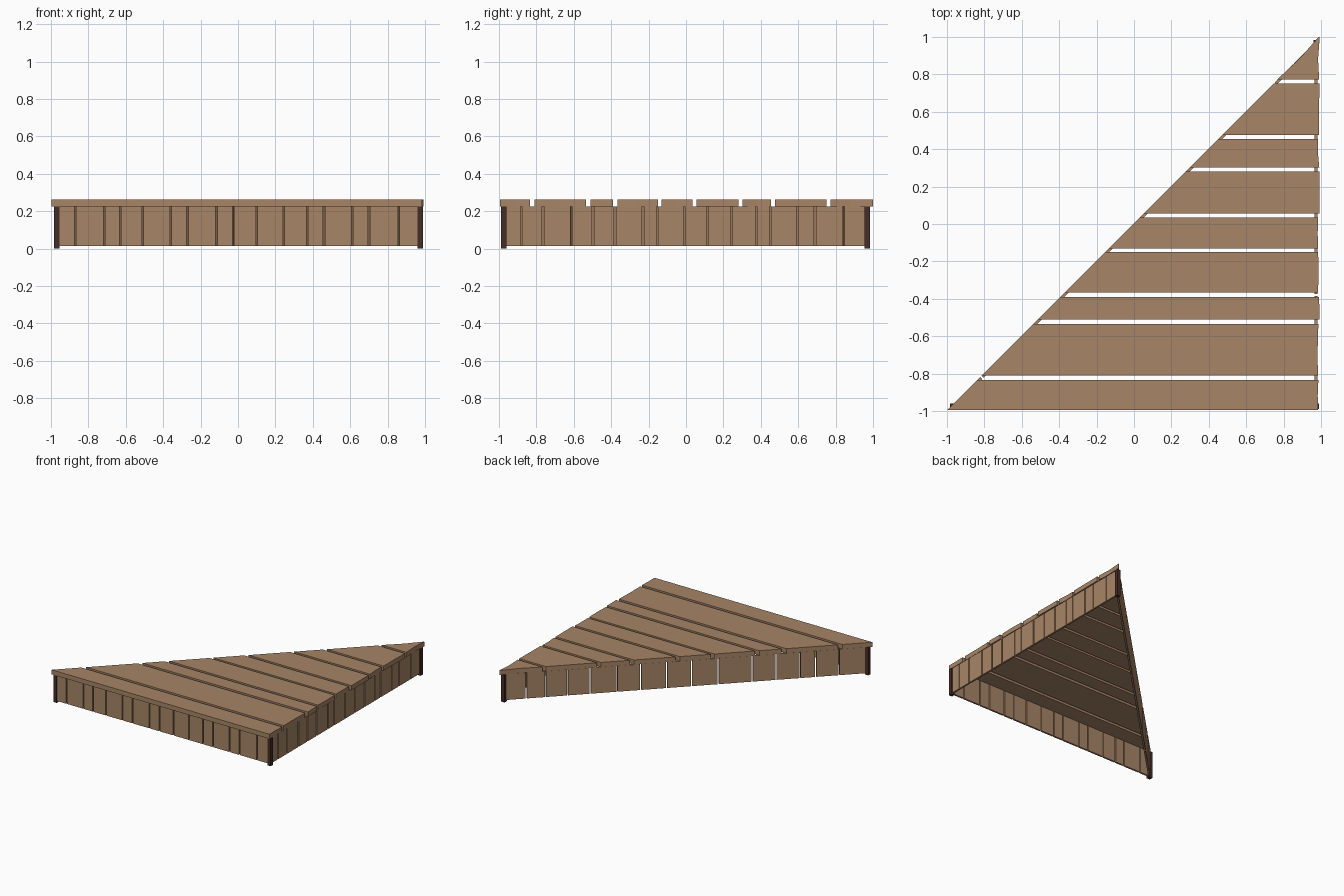
import bpy, bmesh, random
from mathutils import Vector

if "Cube" in bpy.data.objects:
    bpy.data.objects.remove(bpy.data.objects["Cube"])

random.seed(4)


def material(name, color):
    m = bpy.data.materials.new(name)
    m.diffuse_color = (*color, 1)
    m.use_nodes = True
    m.node_tree.nodes["Principled BSDF"].inputs["Base Color"].default_value = m.diffuse_color
    return m


WOOD = material("wood", (0.39, 0.235, 0.135))
DARK = material("dark_wood", (0.06, 0.025, 0.022))


def prism(name, outline, z0, z1, mat, bevel=0.0):
    """Extrude a flat outline from z0 up to z1."""
    bm = bmesh.new()
    base = bm.faces.new([bm.verts.new((x, y, z0)) for x, y in outline])
    top = bmesh.ops.extrude_face_region(bm, geom=[base])["geom"]
    bmesh.ops.translate(bm, vec=(0, 0, z1 - z0),
                        verts=[v for v in top if isinstance(v, bmesh.types.BMVert)])
    bmesh.ops.recalc_face_normals(bm, faces=bm.faces[:])
    if bevel:
        bmesh.ops.bevel(bm, geom=bm.edges[:], offset=bevel, segments=1, affect='EDGES')
    me = bpy.data.meshes.new(name)
    bm.to_mesh(me)
    bm.free()
    me.materials.append(mat)
    ob = bpy.data.objects.new(name, me)
    bpy.context.collection.objects.link(ob)
    return ob


def right_end():
    return 0.987 + random.uniform(-0.006, 0.006)


# Deck planks, cut along the diagonal with slightly uneven right ends
planks = [(-0.995, -0.835), (-0.81, -0.535), (-0.51, -0.39), (-0.367, -0.15), (-0.13, 0.035),
          (0.057, 0.28), (0.302, 0.455), (0.477, 0.75)]
for i, (a, b) in enumerate(planks):
    outline = [(a - 0.003, a), (right_end(), a), (right_end(), (a + b) / 2),
               (right_end(), b), (b - 0.003, b)]
    prism(f"deck_plank_{i + 1}", outline, 0.225, 0.263, WOOD)

# Pointed last plank
prism("deck_plank_tip", [(0.765, 0.772), (0.99, 0.772), (0.984, 0.88), (0.993, 1.0),
                         (0.985, 0.998), (0.89, 0.89)], 0.225, 0.263, WOOD)


def skirt(name, start, end, cuts, thick=0.015, gap=0.009):
    """Row of upright boards between two points, thickness to the left."""
    start, end = Vector(start), Vector(end)
    d = (end - start).normalized()
    n = Vector((-d.y, d.x)) * thick
    stops = [0] + cuts + [(end - start).length]
    for i, (a, b) in enumerate(zip(stops, stops[1:])):
        p = start + d * (a + (gap / 2 if i else 0))
        q = start + d * (b - (gap / 2 if i < len(stops) - 2 else 0))
        prism(f"{name}_{i + 1}", [p, q, q + n, p + n], 0.013, 0.225, WOOD)


# Skirt boards along the front, right and diagonal sides
front = [-0.87, -0.715, -0.63, -0.51, -0.36, -0.27, -0.115, -0.025, 0.1, 0.245,
         0.37, 0.46, 0.61, 0.70, 0.86]
right = [-0.88, -0.765, -0.613, -0.497, -0.38, -0.23, -0.153, -0.01, 0.115, 0.243,
         0.375, 0.45, 0.595, 0.69, 0.842]
diagonal = [.06, .113, .174, .237, .311, .377, .449, .518, .592, .686, .752, .818, .862, .926]
skirt("front_board", (-0.965, -0.983), (0.97, -0.983), [x + 0.965 for x in front])
skirt("right_board", (0.98, -0.97), (0.98, 0.965), [y + 0.97 for y in right])
length = 1.93 * 2 ** 0.5
skirt("diagonal_board", (0.968, 0.972), (-0.962, -0.958), [t * length for t in diagonal])

# Corner posts
for name, x, y in (("left_post", -0.97, -0.975), ("corner_post", 0.975, -0.975),
                   ("back_post", 0.975, 0.97)):
    r = 0.015
    prism(name, [(x - r, y - r), (x + r, y - r), (x + r, y + r), (x - r, y + r)],
          0, 0.225, DARK)
